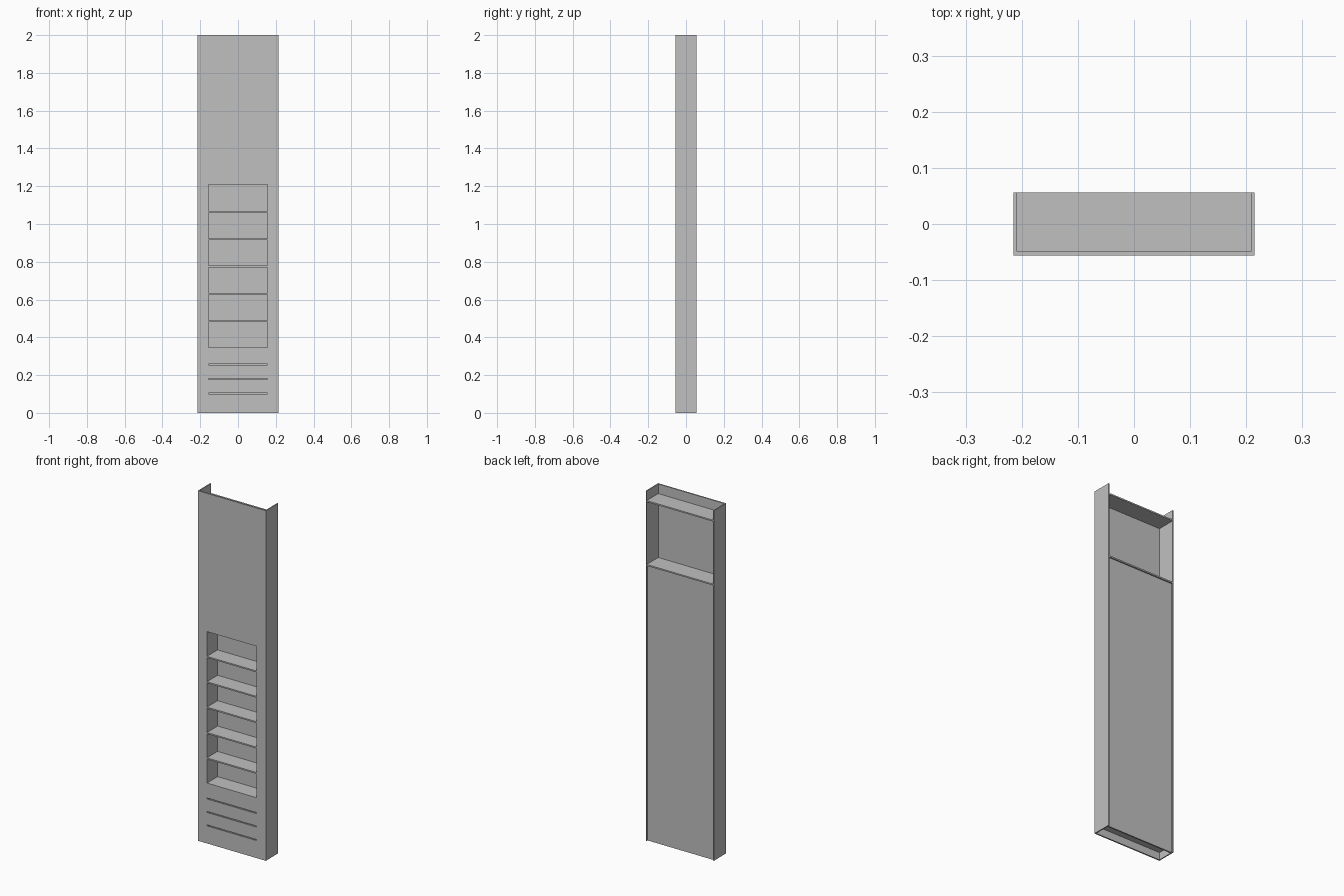
import bpy
import bmesh

cube = bpy.data.objects.get("Cube")
if cube:
    bpy.data.objects.remove(cube, do_unlink=True)

# One painted-metal colour for the whole cabinet
grey = bpy.data.materials.new("plain grey")
grey.use_nodes = True
colour = (0.53, 0.53, 0.53, 1)
grey.diffuse_color = colour
grey.node_tree.nodes["Principled BSDF"].inputs["Base Color"].default_value = colour

# Overall sizes
W, D, H = 0.215, 0.056, 2.0      # half width, half depth, height
SIDE, SHEET = 0.006, 0.008       # sheet thicknesses
OPEN_X = 0.157                   # half width of the opening
OPEN_LOW, OPEN_HIGH = 0.345, 1.21
PANEL_Y = D - SHEET              # outer face of the recessed back
INNER = W - SIDE


def add_object(name, bm):
    bmesh.ops.recalc_face_normals(bm, faces=bm.faces)
    mesh = bpy.data.meshes.new(name)
    bm.to_mesh(mesh)
    bm.free()
    mesh.materials.append(grey)
    obj = bpy.data.objects.new(name, mesh)
    bpy.context.collection.objects.link(obj)
    return obj


def box(name, low, high):
    bm = bmesh.new()
    bmesh.ops.create_cube(bm, size=1)
    for v in bm.verts:
        v.co = [low[i] if v.co[i] < 0 else high[i] for i in range(3)]
    return add_object(name, bm)


def shelf(name, top, half, back):
    return box(name, (-half, -D + SHEET, top - SHEET), (half, back, top))


# Front panel: a sheet with the opening and three slits left out
holes = [(z - 0.003, z + 0.003) for z in (0.103, 0.18, 0.257)]
holes.append((OPEN_LOW, OPEN_HIGH))
xs = [-INNER, -OPEN_X, OPEN_X, INNER]
zs = sorted([0, H] + [z for hole in holes for z in hole])
bm = bmesh.new()
rows = [[bm.verts.new((x, -D, z)) for x in xs] for z in zs]
for r in range(len(zs) - 1):
    for c in range(len(xs) - 1):
        if c == 1 and (zs[r], zs[r + 1]) in holes:
            continue
        bm.faces.new((rows[r][c], rows[r][c + 1],
                      rows[r + 1][c + 1], rows[r + 1][c]))
front = add_object("front_panel", bm)
solid = front.modifiers.new("sheet thickness", "SOLIDIFY")
solid.thickness = SHEET
solid.offset = -1

# Outer sides and the inner cheeks of the opening
for side, s in (("right", -1), ("left", 1)):
    a, b = sorted((s * INNER, s * W))
    box(side + "_side", (a, -D, 0), (b, D, H))
    a, b = sorted((s * OPEN_X, s * (OPEN_X + SIDE)))
    box(side + "_cheek", (a, -D + SHEET, OPEN_LOW - SHEET),
        (b, PANEL_Y - SHEET, OPEN_HIGH + SHEET))

# Recessed back panel, stopping below the open upper compartment
UPPER = 1.58
box("back_panel", (-INNER, PANEL_Y - SHEET, 0),
    (INNER, PANEL_Y, UPPER - SHEET))

# Full-width plates
shelf("top_plate", 1.945, INNER, D)
shelf("compartment_floor", UPPER, INNER, D)
shelf("bottom_plate", 0.05, INNER, PANEL_Y - SHEET)

# Opening: ceiling, floor and five shelves flush with the front
shelf("opening_ceiling", OPEN_HIGH + SHEET, OPEN_X, PANEL_Y - SHEET)
shelf("opening_floor", OPEN_LOW, OPEN_X, PANEL_Y - SHEET)
for i in range(5):
    top = 0.489 + i * 0.145
    box("shelf_%d" % (i + 1), (-OPEN_X, -D, top - SHEET),
        (OPEN_X, PANEL_Y - SHEET, top))
